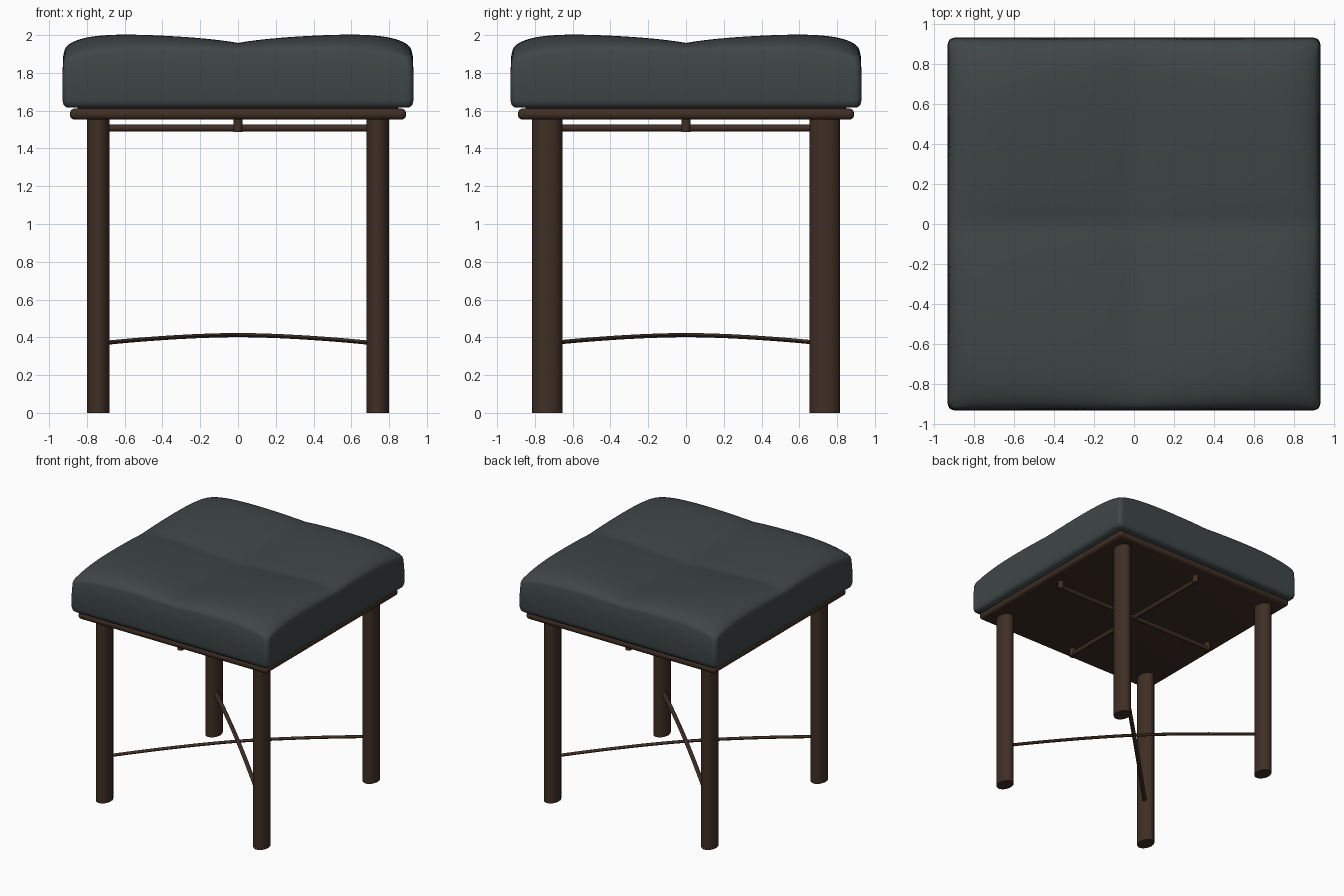
import bpy, bmesh, math
from mathutils import Vector

if "Cube" in bpy.data.objects:
    bpy.data.objects.remove(bpy.data.objects["Cube"])


def material(name, rgb):
    m = bpy.data.materials.new(name)
    m.use_nodes = True
    m.diffuse_color = (*rgb, 1)
    m.node_tree.nodes["Principled BSDF"].inputs["Base Color"].default_value = (*rgb, 1)
    return m


fabric = material("charcoal upholstery", (0.050, 0.062, 0.062))
wood = material("dark brown wood", (0.050, 0.028, 0.018))


def finish(bm, name, mat, angle=40):
    bmesh.ops.recalc_face_normals(bm, faces=bm.faces[:])
    mesh = bpy.data.meshes.new(name)
    bm.to_mesh(mesh)
    bm.free()
    mesh.materials.append(mat)
    obj = bpy.data.objects.new(name, mesh)
    bpy.context.collection.objects.link(obj)
    bpy.ops.object.select_all(action="DESELECT")
    obj.select_set(True)
    bpy.context.view_layer.objects.active = obj
    bpy.ops.object.shade_smooth_by_angle(angle=math.radians(angle))
    return obj


def tube(name, path, u, v, sides=24):
    """Sweep an ellipse with half axes u and v along a path, with capped ends."""
    bm = bmesh.new()
    turns = [2 * math.pi * i / sides for i in range(sides)]
    rings = [[bm.verts.new(Vector(p) + Vector(u) * math.cos(t) + Vector(v) * math.sin(t))
              for t in turns] for p in path]
    for a, b in zip(rings, rings[1:]):
        for i in range(sides):
            j = (i + 1) % sides
            bm.faces.new((a[i], a[j], b[j], b[i]))
    bm.faces.new(rings[0])
    bm.faces.new(rings[-1])
    return finish(bm, name, wood)


# Cushion: four soft pillows meeting in a tufted cross
HALF, ROUND, N = 0.925, 0.035, 64


def dome(u):
    return math.sqrt(max(0, 1 - u ** 6)) * (1 - 0.38 * math.exp(-u / 0.25))


def top_height(u, v):
    rise = u * u * (1 - v ** 4) + v * v * (1 - u ** 4)
    return 1.87 + 0.04 * rise + 0.12 * dome(u) * dome(v)


def round_corner(x, y):
    inner = HALF - ROUND
    dx, dy = abs(x) - inner, abs(y) - inner
    if dx > 0 and dy > 0:
        k = max(dx, dy) / math.hypot(dx, dy)
        x = math.copysign(inner + dx * k, x)
        y = math.copysign(inner + dy * k, y)
    return x, y


bm = bmesh.new()
steps = [math.sin(math.pi / 2 * (2 * i / N - 1)) for i in range(N + 1)]
grid = []
for sx in steps:
    row = []
    for sy in steps:
        x, y = round_corner(sx * HALF, sy * HALF)
        row.append(bm.verts.new((x * 0.995, y * 0.995, top_height(abs(sx), abs(sy)))))
    grid.append(row)
for i in range(N):
    for j in range(N):
        bm.faces.new((grid[i][j], grid[i + 1][j], grid[i + 1][j + 1], grid[i][j + 1]))
rim = ([grid[i][0] for i in range(N)] + [grid[N][j] for j in range(N)]
       + [grid[N - i][N] for i in range(N)] + [grid[0][N - j] for j in range(N)])
# Cushion sides: (share of the height down to the base, outline scale)
ring = rim
for drop, scale in ((0.06, 1.0), (0.4, 1.005), (0.85, 1.005), (0.95, 0.998), (1.0, 0.98)):
    lower = [bm.verts.new((a.co.x / 0.995 * scale, a.co.y / 0.995 * scale,
                           a.co.z + (1.617 - a.co.z) * drop)) for a in rim]
    for k in range(len(rim)):
        n = (k + 1) % len(rim)
        bm.faces.new((ring[k], ring[n], lower[n], lower[k]))
    ring = lower
bm.faces.new(ring)
finish(bm, "seat_cushion", fabric, 50)

# Seat board with a half-round edge
bm = bmesh.new()
bmesh.ops.create_cube(bm, size=1)
for vert in bm.verts:
    vert.co = Vector((vert.co.x * 1.78, vert.co.y * 1.78, 1.582 + vert.co.z * 0.06))
bmesh.ops.bevel(bm, geom=bm.edges[:], offset=0.028, segments=5, profile=0.5, affect="EDGES")
finish(bm, "seat_board", wood)

# Thin pad joining cushion and board
bm = bmesh.new()
bmesh.ops.create_cube(bm, size=1)
for vert in bm.verts:
    vert.co = Vector((vert.co.x * 1.7, vert.co.y * 1.7, 1.612 + vert.co.z * 0.02))
finish(bm, "cushion_base", wood)

# Oval legs
for sx, side in ((1, "left"), (-1, "right")):
    for sy, end in ((-1, "front"), (1, "back")):
        x, y = 0.74 * sx, 0.735 * sy
        tube(f"{end}_{side}_leg", [(x, y, 0), (x, y, 1.57)], (0.06, 0, 0), (0, 0.08, 0), 32)

# Arched diagonal stretchers
for s, label in ((1, "rising"), (-1, "falling")):
    path = []
    for i in range(25):
        t = i / 12 - 1
        path.append((0.73 * t, 0.73 * t * s, 0.412 - 0.044 * abs(t) ** 1.7))
    across = Vector((-s, 1, 0)).normalized() * 0.017
    tube(f"{label}_stretcher", path, across, (0, 0, 0.011), 12)

# Cross rods under the board, held by short pegs
Z = 1.508
for axis, label in ((Vector((1, 0, 0)), "side"), (Vector((0, 1, 0)), "depth")):
    across = Vector((-axis.y, axis.x, 0))
    mid = Vector((0, 0, Z))
    tube(f"{label}_rod", [mid - axis * 0.77, mid + axis * 0.77],
         across * 0.018, (0, 0, 0.018), 16)
    for s in (-1, 1):
        foot = axis * 0.77 * s
        tube(f"{label}_rod_peg", [foot + Vector((0, 0, 1.487)), foot + Vector((0, 0, 1.565))],
             (0.025, 0, 0), (0, 0.025, 0), 16)
